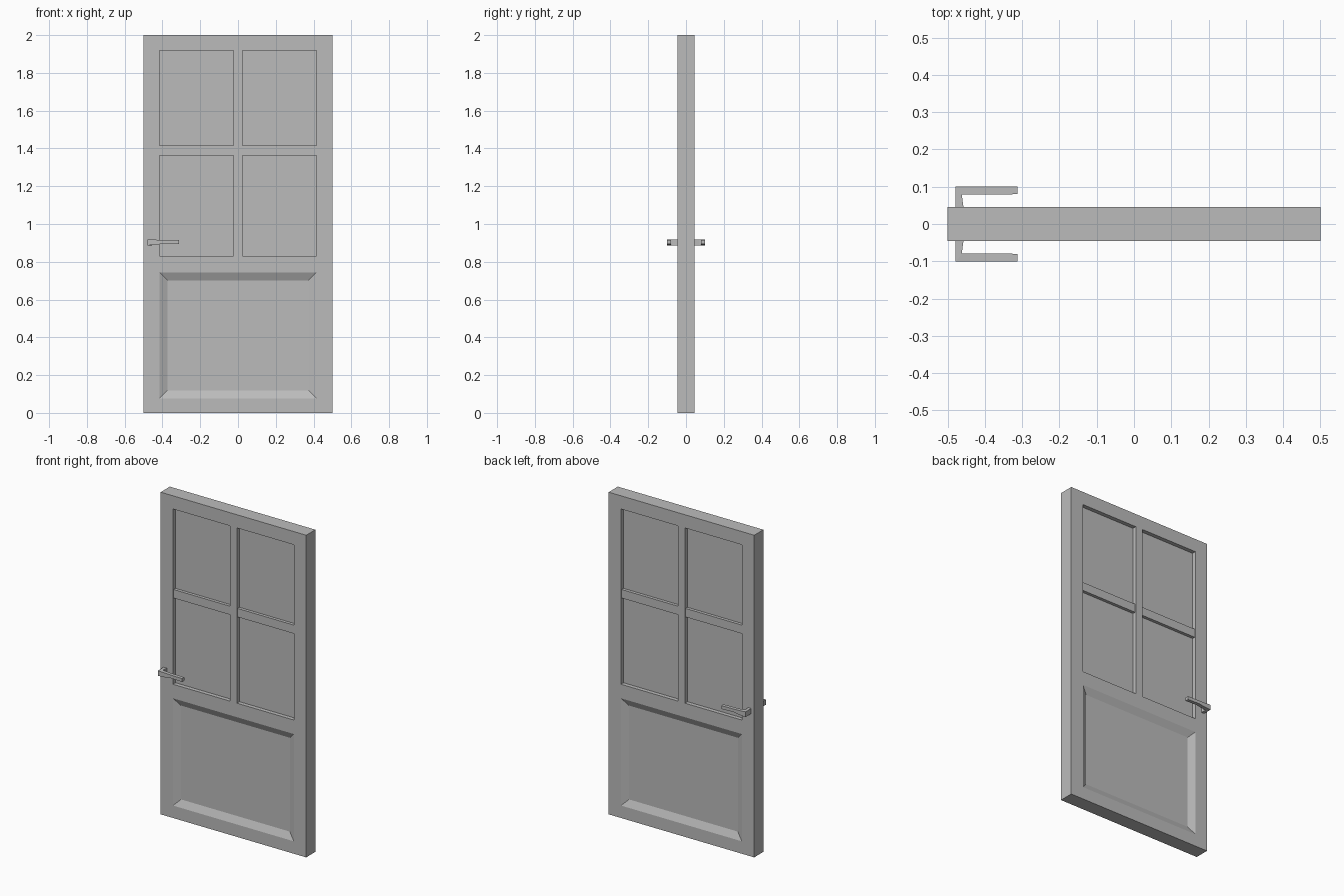
import bpy
import bmesh

if "Cube" in bpy.data.objects:
    bpy.data.objects.remove(bpy.data.objects["Cube"], do_unlink=True)

gray = bpy.data.materials.new("plain gray")
gray.use_nodes = True
gray.diffuse_color = (0.5, 0.5, 0.5, 1)
for node in gray.node_tree.nodes:
    if node.type == "BSDF_PRINCIPLED":
        node.inputs["Base Color"].default_value = (0.5, 0.5, 0.5, 1)

HALF = 0.045          # half the door thickness
BAR_RECESS = 0.006    # crossbar sits just behind the frame
PANE_RECESS = 0.025
PANEL_RECESS = 0.02


def add_object(name, bm):
    bmesh.ops.recalc_face_normals(bm, faces=bm.faces[:])
    mesh = bpy.data.meshes.new(name)
    bm.to_mesh(mesh)
    bm.free()
    mesh.materials.append(gray)
    obj = bpy.data.objects.new(name, mesh)
    bpy.context.collection.objects.link(obj)
    return obj


def faces_in(bm, x0, x1, z0, z1):
    """Front faces whose centre lies in the given rectangle."""
    found = []
    for f in bm.faces:
        c = f.calc_center_median()
        if x0 < c.x < x1 and z0 < c.z < z1 and abs(f.normal.y) > 0.9:
            found.append(f)
    return found


def sink(bm, faces, depth):
    """Push a region of faces back into the door, return its new vertices."""
    result = bmesh.ops.extrude_face_region(bm, geom=faces)
    old = [f for f in faces if f.is_valid]
    if old:
        bmesh.ops.delete(bm, geom=old, context="FACES_ONLY")
    verts = [g for g in result["geom"] if isinstance(g, bmesh.types.BMVert)]
    for v in verts:
        v.co.y += depth
    bm.normal_update()
    return verts


# Door front laid out as a grid of stiles, rails and openings
xs = [-0.5, -0.415, -0.024, 0.024, 0.415, 0.5]
zs = [0, 0.077, 0.743, 0.83, 1.363, 1.416, 1.918, 2]
bm = bmesh.new()
grid = [[bm.verts.new((x, -HALF, z)) for x in xs] for z in zs]
for low, high in zip(grid, grid[1:]):
    for i in range(len(xs) - 1):
        bm.faces.new((low[i], low[i + 1], high[i + 1], high[i]))
bm.normal_update()

# Outer edge back to the middle of the door
rim = [e for e in bm.edges if e.is_boundary]
result = bmesh.ops.extrude_edge_only(bm, edges=rim)
for g in result["geom"]:
    if isinstance(g, bmesh.types.BMVert):
        g.co.y = 0
bm.normal_update()

# Window openings: crossbar slightly recessed, panes deeper
for x0, x1 in ((xs[1], xs[2]), (xs[3], xs[4])):
    sink(bm, faces_in(bm, x0, x1, zs[3], zs[6]), BAR_RECESS)
    for z0, z1 in ((zs[3], zs[4]), (zs[5], zs[6])):
        sink(bm, faces_in(bm, x0, x1, z0, z1), PANE_RECESS - BAR_RECESS)

# Lower panel with sloping borders
middle = (zs[1] + zs[2]) / 2
for v in sink(bm, faces_in(bm, xs[1], xs[4], zs[1], zs[2]), PANEL_RECESS):
    v.co.x *= 0.9
    v.co.z = middle + (v.co.z - middle) * 0.875

# Back half
bmesh.ops.mirror(bm, geom=bm.verts[:] + bm.edges[:] + bm.faces[:],
                 axis="Y", merge_dist=0.0001)
add_object("door_leaf", bm)

# Lever handles: sections as outer point, inner point, bottom and top
sections = [
    ((-0.479, 0.040), (-0.457, 0.040), 0.887, 0.919),
    ((-0.479, 0.070), (-0.461, 0.070), 0.887, 0.919),
    ((-0.479, 0.101), (-0.461, 0.079), 0.887, 0.919),
    ((-0.440, 0.101), (-0.440, 0.079), 0.889, 0.917),
    ((-0.395, 0.101), (-0.395, 0.079), 0.896, 0.915),
    ((-0.313, 0.101), (-0.313, 0.080), 0.893, 0.914),
]
for name, side in (("front_handle", -1), ("back_handle", 1)):
    bm = bmesh.new()
    rings = []
    for outer, inner, z0, z1 in sections:
        corners = ((outer, z0), (inner, z0), (inner, z1), (outer, z1))
        rings.append([bm.verts.new((p[0], side * p[1], z)) for p, z in corners])
    for a, b in zip(rings, rings[1:]):
        for i in range(4):
            j = (i + 1) % 4
            bm.faces.new((a[i], a[j], b[j], b[i]))
    bm.faces.new(rings[0])
    bm.faces.new(rings[-1])
    add_object(name, bm)
